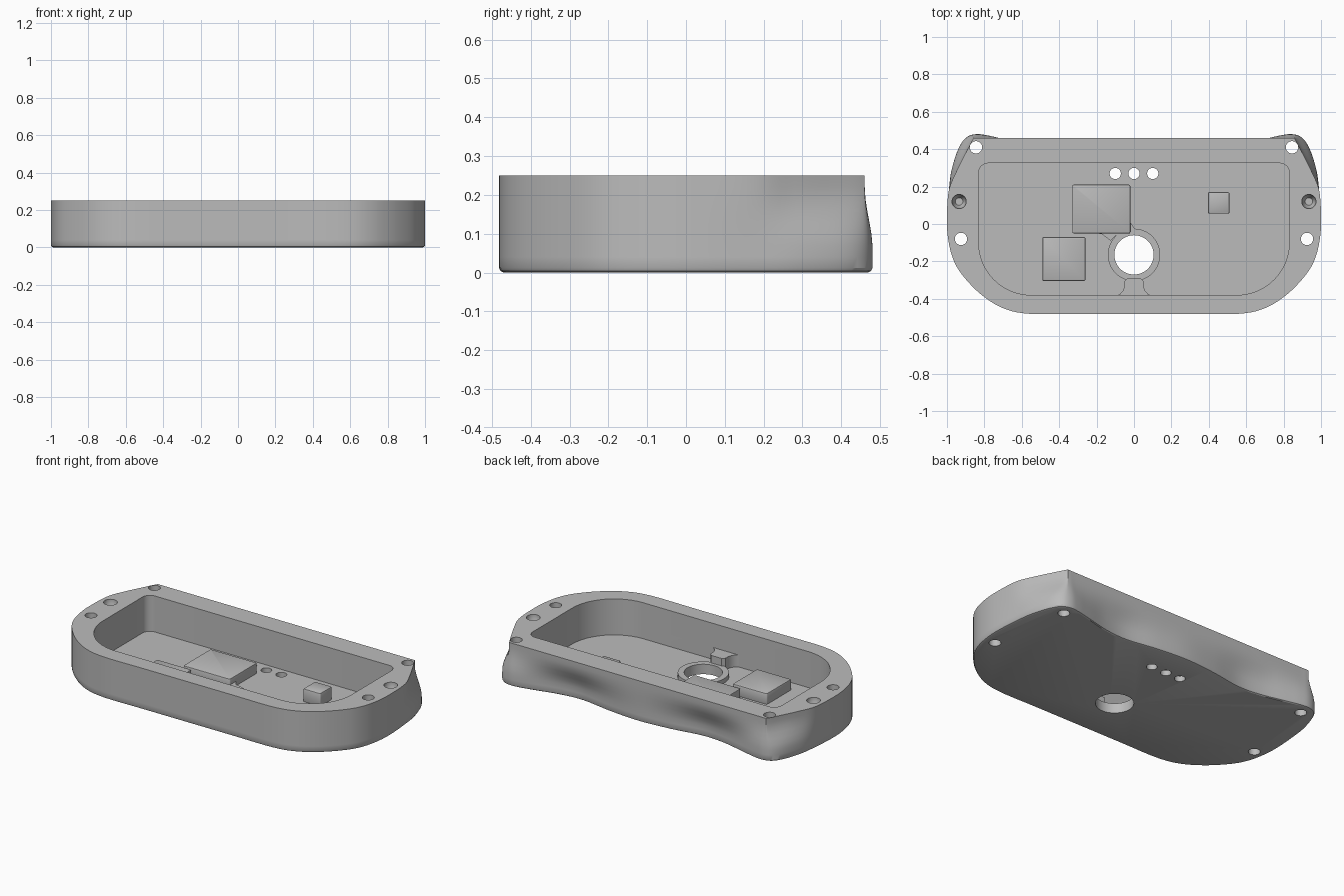
import bpy, bmesh, math
from mathutils import Vector

cube = bpy.data.objects.get("Cube")
if cube:
    bpy.data.objects.remove(cube, do_unlink=True)

TOP, FLOOR = 0.25, 0.033
grey = bpy.data.materials.new("plain grey")
grey.use_nodes = True
COLOUR = (0.5, 0.5, 0.5, 1)
grey.diffuse_color = COLOUR
grey.node_tree.nodes["Principled BSDF"].inputs["Base Color"].default_value = COLOUR


def loft(name, rings):
    """Solid skinned through closed rings of equal length, capped at both ends."""
    bm = bmesh.new()
    rows = [[bm.verts.new(p) for p in ring] for ring in rings]
    n = len(rows[0])
    for low, high in zip(rows, rows[1:]):
        for i in range(n):
            j = (i + 1) % n
            bm.faces.new((low[i], low[j], high[j], high[i]))
    bm.faces.new(rows[0][::-1])
    bm.faces.new(rows[-1])
    bmesh.ops.recalc_face_normals(bm, faces=bm.faces)
    mesh = bpy.data.meshes.new(name)
    bm.to_mesh(mesh)
    bm.free()
    mesh.materials.append(grey)
    obj = bpy.data.objects.new(name, mesh)
    bpy.context.collection.objects.link(obj)
    return obj


def prism(name, outline, z0, z1):
    return loft(name, [[(x, y, z) for x, y in outline] for z in (z0, z1)])


def circle(x, y, r, n=40):
    return [(x + r * math.cos(t * math.tau / n), y + r * math.sin(t * math.tau / n))
            for t in range(n)]


def rounded(corners, steps=12):
    """Rounded polygon from convex (x, y, radius) right-angle corners."""
    pts, n = [], len(corners)
    for i, (x, y, r) in enumerate(corners):
        p = Vector((x, y))
        a = (Vector(corners[i - 1][:2]) - p).normalized() * r
        b = (Vector(corners[(i + 1) % n][:2]) - p).normalized() * r
        for s in range(steps + 1):
            t = s / steps * math.pi / 2
            pts.append(tuple(p + a * (1 - math.sin(t)) + b * (1 - math.cos(t))))
    return pts


def box_outline(x0, x1, y0, y1, r=0.008):
    return rounded([(x0, y0, r), (x1, y0, r), (x1, y1, r), (x0, y1, r)], 4)


def apply(obj, mod):
    bpy.context.view_layer.objects.active = obj
    bpy.ops.object.modifier_apply(modifier=mod.name)


def cut(obj, cutter, keep=False):
    mod = obj.modifiers.new("cut", 'BOOLEAN')
    mod.operation, mod.solver, mod.object = 'DIFFERENCE', 'EXACT', cutter
    apply(obj, mod)
    if not keep:
        bpy.data.objects.remove(cutter, do_unlink=True)


def smooth_closed(pts, steps=5):
    """Closed Catmull-Rom curve through points of any dimension."""
    out, n = [], len(pts)
    for i in range(n):
        a, b, c, d = (Vector(pts[(i + k) % n]) for k in (-1, 0, 1, 2))
        for s in range(steps):
            t = s / steps
            out.append(0.5 * (2 * b + (c - a) * t + (2 * a - 5 * b + 4 * c - d) * t ** 2
                              + (3 * b - a - 3 * c + d) * t ** 3))
    return out


# Half outline: rim x, y then lower body x, y; the back swells at the corners
front = [(0, -.48), (.3, -.48), (.56, -.48), (.7, -.45), (.82, -.375),
         (.92, -.27), (.97, -.18), (.995, -.07), (1, .04)]
back = [(.99, .18, .99, .18), (.95, .28, .975, .29), (.9, .38, .94, .4),
        (.862, .452, .9, .46), (.85, .46, .85, .48), (.8, .46, .79, .475),
        (.7, .46, .7, .455), (.55, .46, .55, .42), (.4, .46, .4, .41),
        (.2, .46, .2, .44), (0, .46, 0, .455)]
half = [p + p for p in front] + back
outline = smooth_closed(half + [(-a, b, -c, d) for a, b, c, d in half[-2:0:-1]])

# Body shell: blends from the swollen lower outline to the straight rim
rings = []
for z, inset in [(0, .012), (.004, .004), (.012, 0)] + [(.04 + .03 * i, 0) for i in range(8)]:
    t = min(max((z - .06) / .16, 0), 1)
    t = t * t * (3 - 2 * t)
    rings.append([((p[2] + (p[0] - p[2]) * t) * (1 - inset),
                   (p[3] + (p[1] - p[3]) * t) * (1 - 2 * inset), z) for p in outline])
body = loft("tray_body", rings)

# Main cavity
cavity = rounded([(-.83, -.38, .28), (.83, -.38, .28), (.83, .325, .05), (-.83, .325, .05)])
cut(body, prism("cavity_cutter", cavity, FLOOR, TOP + .1))

# Rim screw holes, blind countersinks and floor holes
for side in (-1, 1):
    for x, y in ((.845, .41), (.925, -.08)):
        cut(body, prism("screw_cutter", circle(side * x, y, .033), -.1, TOP + .1))
    sink = [[(x, y, z) for x, y in circle(side * .935, .12, r)]
            for r, z in ((.02, .19), (.038, .225), (.038, TOP + .1))]
    cut(body, loft("countersink_cutter", sink))
for x in (-.1, 0, .1):
    cut(body, prism("floor_hole_cutter", circle(x, .27, .03), -.1, .1))

# Raised collar around the large floor opening
collar = prism("opening_collar", circle(0, -.165, .14, 64), FLOOR - .01, .06)
opening = prism("opening_cutter", circle(0, -.165, .105, 64), -.1, .2)
cut(body, opening, keep=True)
cut(collar, opening)

# Flared tab between the collar and the front wall
edge = [(.1, -.385), (.075, -.375), (.058, -.355), (.05, -.33), (.05, -.305), (.035, -.29)]
tab = prism("front_tab", edge + [(-x, y) for x, y in edge[::-1]], FLOOR - .01, .105)

# Floor blocks
parts = [body, collar, tab]
link = [(-.24, -.04), (-.17, -.055), (-.125, -.09), (-.1, -.064), (-.055, -.04),
        (0, -.052), (.045, -.045), (.02, -.035), (0, -.02), (-.02, .01)]
parts.append(prism("collar_link", link, FLOOR - .01, .06))
for name, shape, top, bevel in (
        ("large_block", (-.33, -.02, -.05, .21), .095, .004),
        ("front_block", (-.49, -.26, -.305, -.07), .098, .01),
        ("small_post", (.395, .51, .055, .17), .11, .012)):
    block = prism(name, box_outline(*shape), FLOOR - .015, top)
    mod = block.modifiers.new("soft_edge", 'BEVEL')
    mod.width, mod.segments, mod.limit_method = bevel, 2, 'ANGLE'
    mod.angle_limit = math.radians(60)
    apply(block, mod)
    parts.append(block)

# Smooth curved walls, keep crisp edges
bpy.ops.object.select_all(action='DESELECT')
for obj in parts:
    obj.select_set(True)
bpy.context.view_layer.objects.active = body
bpy.ops.object.shade_smooth_by_angle(angle=math.radians(32))
